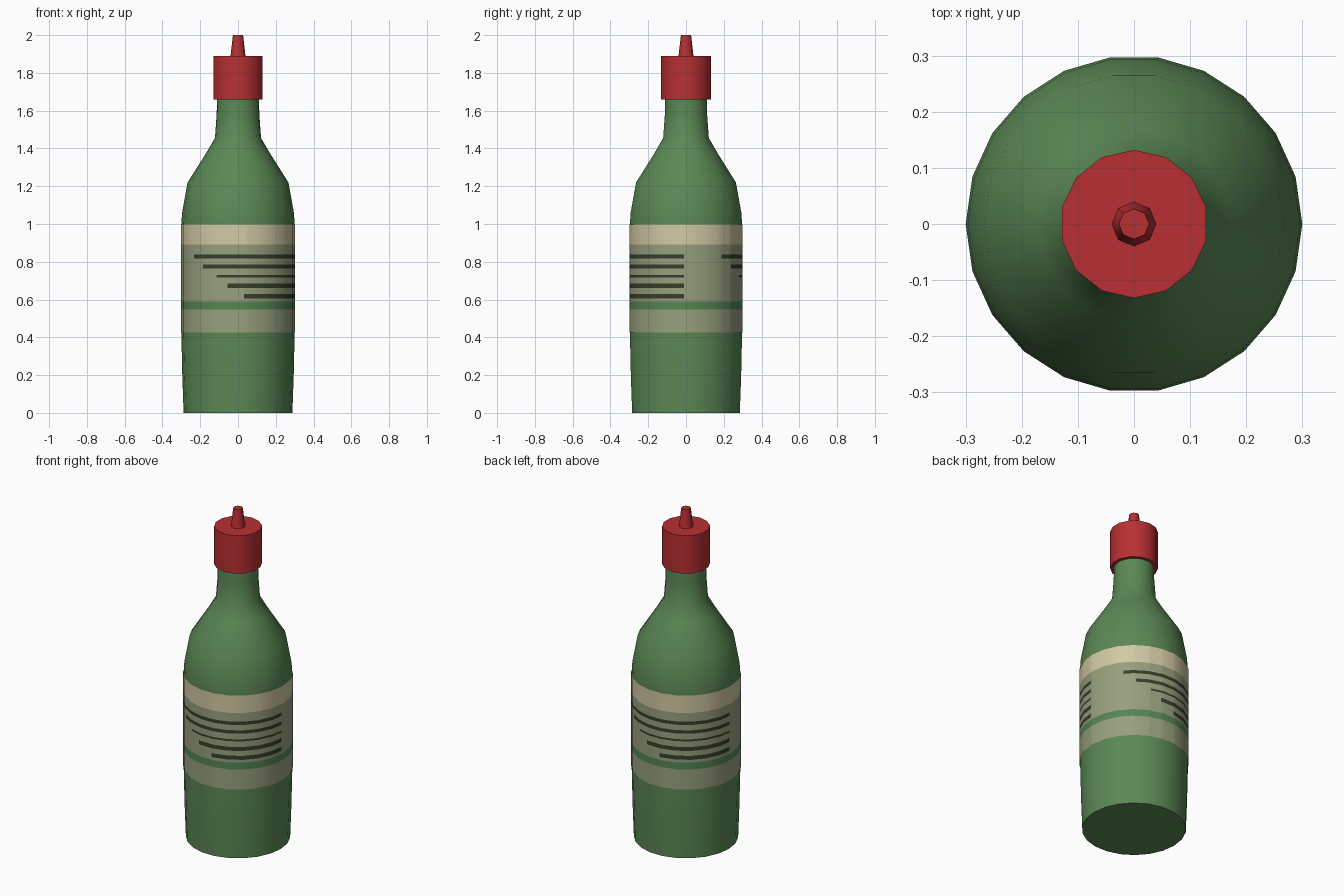
import bpy, bmesh, math

if "Cube" in bpy.data.objects:
    bpy.data.objects.remove(bpy.data.objects["Cube"])


def material(name, r, g, b):
    lin = [((c / 255 + 0.055) / 1.055) ** 2.4 for c in (r, g, b)]
    m = bpy.data.materials.new(name)
    m.diffuse_color = (*lin, 1)
    m.use_nodes = True
    m.node_tree.nodes["Principled BSDF"].inputs["Base Color"].default_value = m.diffuse_color
    return m


GREEN = material("bottle green", 91, 136, 85)
RED = material("cap red", 184, 47, 50)
CREAM = material("label cream", 210, 201, 164)
KHAKI = material("label khaki", 152, 160, 125)
STRIPE = material("label stripe green", 86, 134, 84)
DARK = material("label dark lines", 55, 62, 44)


def lathe(name, profile, sides, mats, start=0.0, extra=(), rule=None, caps=True, smooth=35):
    """Revolve (radius, z) points; extra angles add cuts lying on the polygon sides."""
    step = 360 / sides
    angles = sorted({round((start + i * step) % 360, 4) for i in range(sides)}
                    | {round(a % 360, 4) for a in extra})
    bm = bmesh.new()
    rings = []
    for r, z in profile:
        ring = []
        for a in angles:
            off = (a - start) % step - step / 2
            rr = r * math.cos(math.radians(step / 2)) / math.cos(math.radians(off))
            t = math.radians(a)
            ring.append(bm.verts.new((rr * math.cos(t), rr * math.sin(t), z)))
        rings.append(ring)
    n = len(angles)
    for k in range(len(rings) - 1):
        lo, hi = rings[k], rings[k + 1]
        zm = (profile[k][1] + profile[k + 1][1]) / 2
        for i in range(n):
            j = (i + 1) % n
            f = bm.faces.new((lo[i], lo[j], hi[j], hi[i]))
            if rule:
                end = angles[j] if j else angles[0] + 360
                f.material_index = rule(zm, (angles[i] + end) / 2)
    if caps:
        bm.faces.new(rings[0][::-1])
        bm.faces.new(rings[-1])
    me = bpy.data.meshes.new(name)
    bm.to_mesh(me)
    bm.free()
    for m in mats:
        me.materials.append(m)
    ob = bpy.data.objects.new(name, me)
    bpy.context.collection.objects.link(ob)
    bpy.ops.object.select_all(action='DESELECT')
    ob.select_set(True)
    bpy.context.view_layer.objects.active = ob
    bpy.ops.object.shade_smooth_by_angle(angle=math.radians(smooth))
    return ob


# Glass body
lathe("bottle_body",
      [(0.288, 0), (0.295, 0.2), (0.3, 0.42), (0.3, 1.0), (0.296, 1.06), (0.267, 1.22),
       (0.172, 1.37), (0.122, 1.455), (0.113, 1.58), (0.11, 1.7)], 22, [GREEN])

# Label sleeve: bands by height, dark lines by height and direction (repeated at 180 degrees)
LINES = [(0.828, 0.020, -141), (0.775, 0.020, -128), (0.724, 0.012, -112),
         (0.672, 0.024, -100.5), (0.618, 0.024, -84)]
LINE_END = -2
cuts = [a + turn for a in [l[2] for l in LINES] + [LINE_END] for turn in (0, 180)]
heights = sorted([0.425, 0.547, 0.589, 0.891, 0.997]
                 + [z + s * t / 2 for z, t, _ in LINES for s in (-1, 1)])


def label_colour(z, a):
    if z > 0.891:
        return 0
    if 0.547 < z < 0.589:
        return 2
    for lz, t, begin in LINES:
        if abs(z - lz) < t / 2 and (a - begin) % 180 < LINE_END - begin:
            return 3
    return 1


lathe("label", [(0.303, z) for z in heights], 22, [CREAM, KHAKI, STRIPE, DARK],
      extra=cuts, rule=label_colour, caps=False)

# Cap and nozzle
lathe("cap", [(0.132, 1.66), (0.132, 1.89)], 14, [RED], start=90 % (360 / 14))
lathe("nozzle", [(0.04, 1.885), (0.027, 2.0)], 8, [RED], smooth=50)
